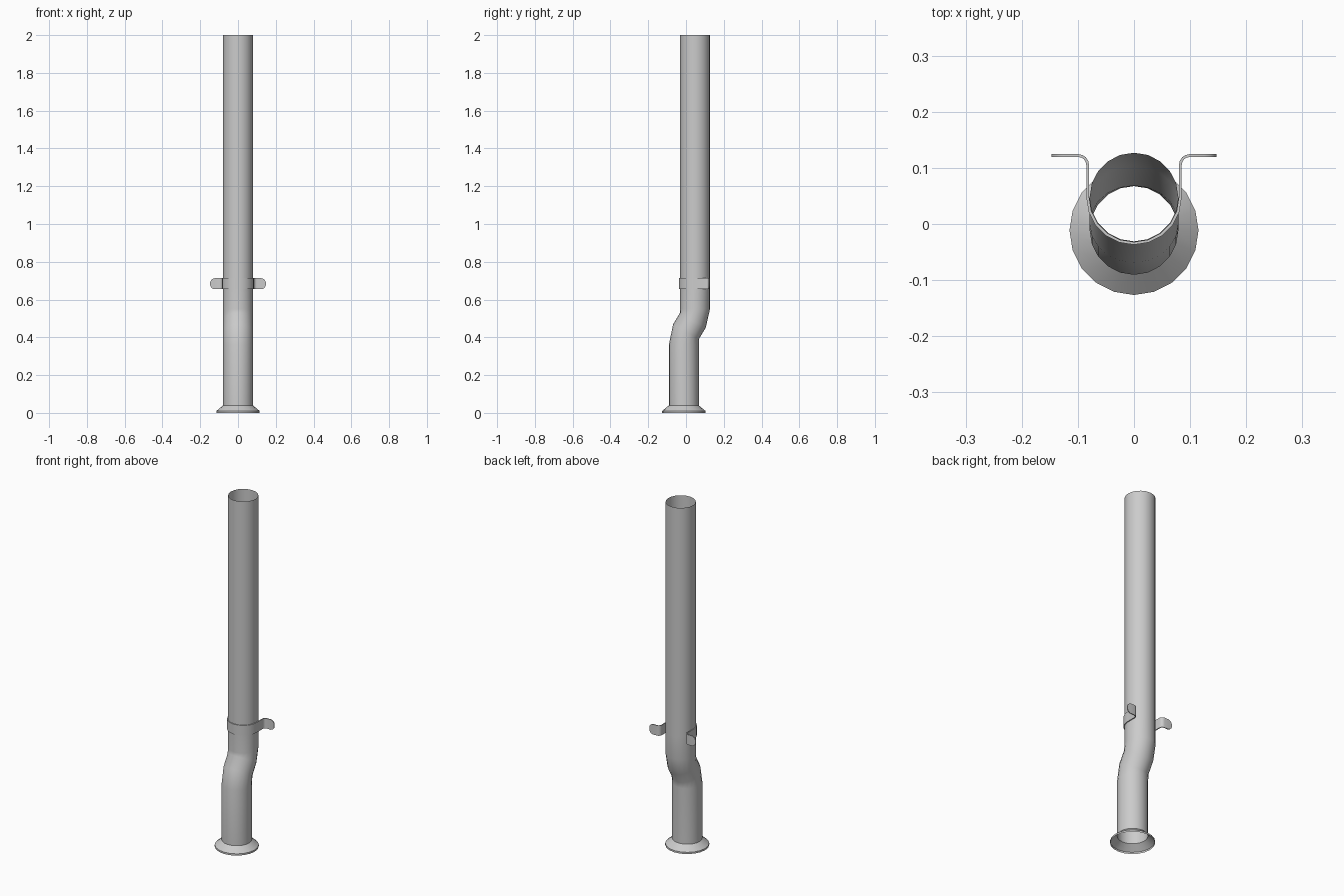
import bpy, bmesh
from math import sin, cos, pi, radians, hypot

if "Cube" in bpy.data.objects:
    bpy.data.objects.remove(bpy.data.objects["Cube"])

SIDES, R = 20, 0.079
Y_LOW, Y_UP = -0.0115, 0.048


def finish(bm, name):
    bmesh.ops.recalc_face_normals(bm, faces=bm.faces)
    me = bpy.data.meshes.new(name)
    bm.to_mesh(me)
    bm.free()
    ob = bpy.data.objects.new(name, me)
    bpy.context.collection.objects.link(ob)
    bpy.ops.object.select_all(action='DESELECT')
    ob.select_set(True)
    bpy.context.view_layer.objects.active = ob
    bpy.ops.object.shade_smooth_by_angle(angle=radians(35))
    return ob


def loft(bm, rings, closed=True):
    """Bridge successive vertex rings with quads."""
    loops = [[bm.verts.new(p) for p in ring] for ring in rings]
    for a, b in zip(loops, loops[1:]):
        n = len(a)
        for i in range(n):
            j = (i + 1) % n
            bm.faces.new((a[i], a[j], b[j], b[i]))
    return loops


def tube(name, stations):
    """Open tube; each station is (y, z, radius, tilt in degrees)."""
    rings = []
    for y, z, r, tilt in stations:
        t = radians(tilt)
        rings.append([(r * cos(a), y + r * sin(a) * cos(t), z - r * sin(a) * sin(t))
                      for a in (2 * pi * i / SIDES for i in range(SIDES))])
    bm = bmesh.new()
    loft(bm, rings)
    return finish(bm, name)


# Flared foot, offset lower pipe and straight upper pipe
tube("foot_flange", [(Y_LOW, 0, 0.115, 0), (Y_LOW, 0.01, 0.115, 0), (Y_LOW, 0.04, R, 0)])
tube("lower_pipe", [(Y_LOW, 0.04, R, 0), (Y_LOW, 0.36, R, 0), (0.0, 0.43, R, 30),
                    (0.036, 0.49, R, 30), (Y_UP, 0.55, R, 0), (Y_UP, 0.68, R, 0)])
tube("upper_pipe", [(Y_UP, 0.68, R, 0), (Y_UP, 2.0, R, 0)])

# Wall clamp: half of the strap path (x, y, half height), then mirrored
RS, T, ZC, H = 0.0825, 0.005, 0.684, 0.029
half = [(RS * sin(a), Y_UP - RS * cos(a), H)
        for a in (2 * pi * i / SIDES for i in range(1, SIDES // 4 + 1))]
half += [(RS + 0.017 * (1 - cos(a)), 0.105 + 0.017 * sin(a), H)
         for a in (pi / 2 * i / 4 for i in range(5))]
half += [(0.125, 0.122, H), (0.136, 0.122, 0.025), (0.143, 0.122, 0.018), (0.147, 0.122, 0.009)]
path = [(-x, y, h) for x, y, h in reversed(half)] + [(0, Y_UP - RS, H)] + half

sections = []
for i, (x, y, h) in enumerate(path):
    p, q = path[max(i - 1, 0)], path[min(i + 1, len(path) - 1)]
    dx, dy = q[0] - p[0], q[1] - p[1]
    d = hypot(dx, dy)
    nx, ny = -dy / d * T / 2, dx / d * T / 2
    sections.append([(x + nx, y + ny, ZC - h), (x - nx, y - ny, ZC - h),
                     (x - nx, y - ny, ZC + h), (x + nx, y + ny, ZC + h)])
bm = bmesh.new()
loops = loft(bm, sections)
bm.faces.new(loops[0])
bm.faces.new(loops[-1])
finish(bm, "wall_clamp")
